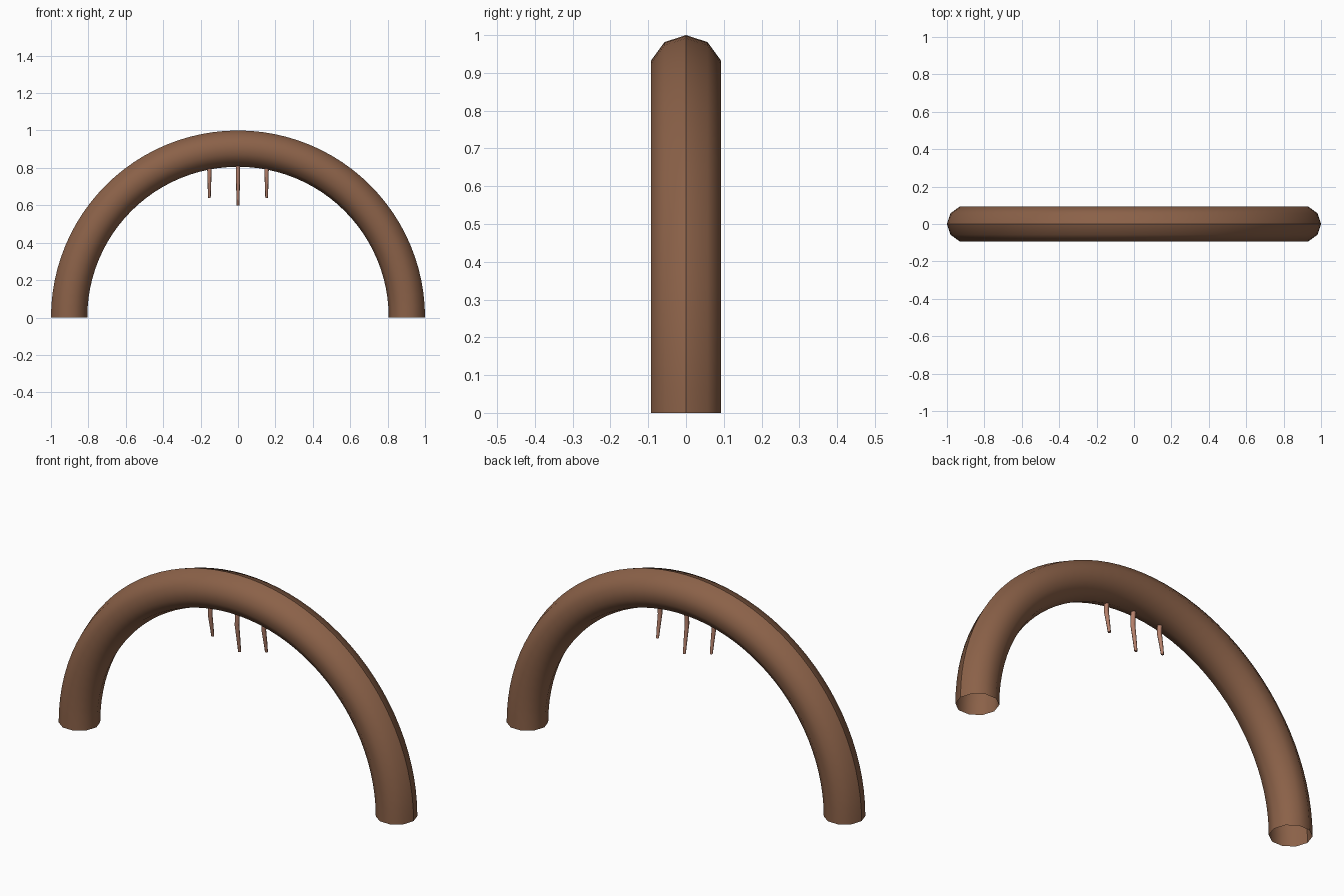
import bpy, bmesh, math
from mathutils import Vector

if "Cube" in bpy.data.objects:
    bpy.data.objects.remove(bpy.data.objects["Cube"])


def material(name, rgb):
    m = bpy.data.materials.new(name)
    m.diffuse_color = (*rgb, 1)
    m.use_nodes = True
    m.node_tree.nodes["Principled BSDF"].inputs["Base Color"].default_value = m.diffuse_color
    return m


def build(name, rings, mat, closed=True, capped=False):
    """Skin a list of rings of points into a smooth tube."""
    bm = bmesh.new()
    loops = [[bm.verts.new(p) for p in ring] for ring in rings]
    n = len(rings[0])
    for a, b in zip(loops, loops[1:]):
        for i in range(n if closed else n - 1):
            j = (i + 1) % n
            bm.faces.new((a[i], a[j], b[j], b[i])).smooth = True
    if capped:
        bm.faces.new(loops[0][::-1])
        bm.faces.new(loops[-1])
    me = bpy.data.meshes.new(name)
    bm.to_mesh(me)
    bm.free()
    me.materials.append(mat)
    ob = bpy.data.objects.new(name, me)
    bpy.context.collection.objects.link(ob)
    return ob


bark = material("bark_brown", (0.258, 0.120, 0.065))
rootlet = material("root_pink_brown", (0.46, 0.215, 0.145))

# Arched trunk: half torus, ten-sided, open ends, seam along the outer ridge
R, r, SIDES, STEPS = 0.903, 0.097, 10, 48
rings = []
for s in range(STEPS + 1):
    t = math.pi * s / STEPS
    ring = []
    for k in range(SIDES + 1):
        a = 2 * math.pi * k / SIDES
        d = R + r * math.cos(a)
        ring.append(Vector((d * math.cos(t), -r * math.sin(a), d * math.sin(t))))
    rings.append(ring)
build("arched_trunk", rings, bark, closed=False)


# Hanging roots: thin tapered strands with a slight bend front to back
def hanging_root(name, x, bottom, top=0.82):
    path = [(0, -0.004, 0.012), (0.35, -0.008, 0.011),
            (0.7, 0.004, 0.009), (1, 0.013, 0.007)]
    rings = []
    for f, y, rad in path:
        z = top + (bottom - top) * f
        rings.append([Vector((x + rad * math.cos(a), y - rad * math.sin(a), z))
                      for a in (2 * math.pi * k / 8 for k in range(8))])
    build(name, rings, rootlet, capped=True)


for label, x, bottom in (("left", -0.153, 0.64), ("middle", 0, 0.60), ("right", 0.153, 0.64)):
    hanging_root("hanging_root_" + label, x, bottom)
